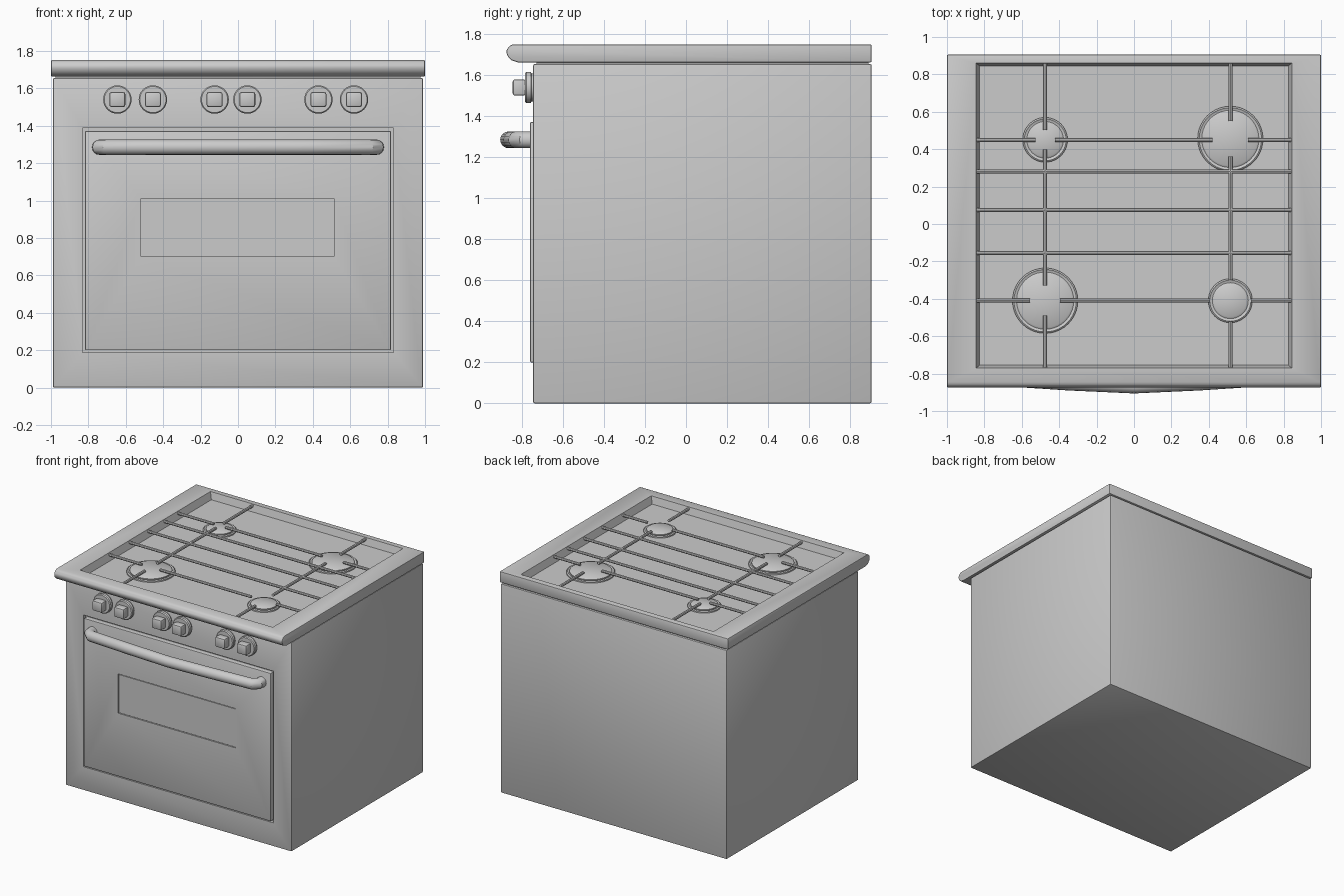
import bpy, bmesh
from math import pi
from mathutils import Vector

if "Cube" in bpy.data.objects:
    bpy.data.objects.remove(bpy.data.objects["Cube"])


def finish(ob, bevel=0, segs=2):
    bpy.ops.object.select_all(action='DESELECT')
    bpy.context.view_layer.objects.active = ob
    ob.select_set(True)
    if bevel:
        m = ob.modifiers.new("bevel", 'BEVEL')
        m.width, m.segments, m.limit_method = bevel, segs, 'ANGLE'
        bpy.ops.object.modifier_apply(modifier="bevel")
    bpy.ops.object.shade_smooth_by_angle(angle=0.6)
    return ob


def from_bmesh(name, bm, bevel=0, segs=2):
    bmesh.ops.recalc_face_normals(bm, faces=bm.faces)
    me = bpy.data.meshes.new(name)
    bm.to_mesh(me)
    bm.free()
    ob = bpy.data.objects.new(name, me)
    bpy.context.collection.objects.link(ob)
    return finish(ob, bevel, segs)


def box(name, lo, hi, bevel=0, segs=2):
    bm = bmesh.new()
    bmesh.ops.create_cube(bm, size=1)
    for v in bm.verts:
        v.co = Vector([(a + b) / 2 + c * (b - a) for a, b, c in zip(lo, hi, v.co)])
    return from_bmesh(name, bm, bevel, segs)


def lathe(name, profile, loc, rot=(0, 0, 0), steps=40):
    """Revolve (radius, height) points around local z."""
    bm = bmesh.new()
    vs = [bm.verts.new((r, 0, z)) for r, z in profile]
    es = [bm.edges.new(p) for p in zip(vs, vs[1:])]
    bmesh.ops.spin(bm, geom=vs + es, cent=(0, 0, 0), axis=(0, 0, 1), angle=2 * pi, steps=steps)
    bmesh.ops.remove_doubles(bm, verts=bm.verts, dist=1e-4)
    ob = from_bmesh(name, bm)
    ob.location, ob.rotation_euler = loc, rot
    return ob


def tube(name, paths, radius, res=3):
    cu = bpy.data.curves.new(name, 'CURVE')
    cu.dimensions, cu.bevel_depth, cu.bevel_resolution = '3D', radius, res
    cu.use_fill_caps = True
    for pts in paths:
        sp = cu.splines.new('POLY')
        sp.points.add(len(pts) - 1)
        for p, co in zip(sp.points, pts):
            p.co = (*co, 1)
    ob = bpy.data.objects.new(name, cu)
    bpy.context.collection.objects.link(ob)
    bpy.ops.object.select_all(action='DESELECT')
    bpy.context.view_layer.objects.active = ob
    ob.select_set(True)
    bpy.ops.object.convert(target='MESH')
    return finish(bpy.context.object)


def cut(ob, cutter):
    m = ob.modifiers.new("cut", 'BOOLEAN')
    m.object, m.operation, m.solver = cutter, 'DIFFERENCE', 'EXACT'
    bpy.context.view_layer.objects.active = ob
    bpy.ops.object.modifier_apply(modifier="cut")
    bpy.data.objects.remove(cutter)
    finish(ob)


# Oven body with the door opening
body = box("oven_body", (-.99, -.745, 0), (.99, .905, 1.655), .008)
cut(body, box("door_cutter", (-.832, -.9, .187), (.832, -.72, 1.388)))
box("cooktop_spacer", (-.975, -.73, 1.64), (.975, .89, 1.68))

# Door with shallow window
door = box("oven_door", (-.818, -.76, .2), (.818, -.715, 1.372), .006)
cut(door, box("window_cutter", (-.518, -.9, .7), (.512, -.75, 1.012)))
box("door_window", (-.513, -.758, .705), (.507, -.74, 1.007))

# Bowed door handle
tube("door_handle", [[(-.74, -.74, 1.285), (-.74, -.795, 1.285), (-.705, -.828, 1.285),
                      (-.35, -.849, 1.285), (0, -.865, 1.285), (.35, -.849, 1.285),
                      (.705, -.828, 1.285), (.74, -.795, 1.285), (.74, -.74, 1.285)]], .041, 6)

# Cooktop slab: side profile with a rounded nose, extruded along x
bm = bmesh.new()
profile = [(.905, 1.663), (.905, 1.75), (-.845, 1.75), (-.862, 1.742), (-.875, 1.722),
           (-.875, 1.708), (-.868, 1.69), (-.85, 1.673), (-.82, 1.663)]
face = bm.faces.new([bm.verts.new((-1, y, z)) for y, z in profile])
ext = bmesh.ops.extrude_face_region(bm, geom=[face])
bmesh.ops.translate(bm, vec=(2, 0, 0), verts=[g for g in ext["geom"] if isinstance(g, bmesh.types.BMVert)])
top = from_bmesh("cooktop", bm, .006)

# Recessed tray with sloping walls
FLOOR = 1.695
tray = box("tray_cutter", (-.825, -.755, FLOOR), (.825, .845, 1.76))
for v in tray.data.vertices:
    if v.co.z > 1.73:
        v.co.x *= .847 / .825
        v.co.y += .018 if v.co.y > 0 else -.018
cut(top, tray)

# Burners: outer dish ring and raised cap (x, y, radius, grate gap)
burners = [(-.475, .45, .12, .052), (.515, .455, .175, .095),
           (-.475, -.41, .175, .08), (.515, -.41, .118, .11)]
for x, y, r, _ in burners:
    lathe("burner_ring", [(0, 0), (r, 0), (r, .012), (r - .008, .018), (r - .018, .012), (0, .012)],
          (x, y, FLOOR - .002))
    c = r - .022
    lathe("burner_cap", [(0, 0), (c, 0), (c, .018), (c - .01, .025), (0, .028)], (x, y, FLOOR))

# Grate bars: crossing the tray, broken above each burner
GZ, X0, X1, Y0, Y1 = 1.735, -.842, .842, -.768, .858
bars = [[(X0, y, GZ), (X1, y, GZ)] for y in (.28, .075, -.155)]
for left, right in (burners[0:2], burners[2:4]):
    for a, b in ((X0, left[0] - left[3]), (left[0] + left[3], right[0] - right[3]), (right[0] + right[3], X1)):
        bars.append([(a, left[1], GZ), (b, left[1], GZ)])
for back, front in ((burners[0], burners[2]), (burners[1], burners[3])):
    for a, b in ((Y1, back[1] + back[3]), (back[1] - back[3], front[1] + front[3]), (front[1] - front[3], Y0)):
        bars.append([(back[0], a, GZ), (back[0], b, GZ)])
tube("grate_bars", bars, .011, 2)

# Control knobs
for x in (-.645, -.455, -.125, .05, .43, .62):
    lathe("knob_base", [(0, 0), (.068, 0), (.068, .01), (.076, .014), (.076, .035), (.07, .042), (0, .042)],
          (x, -.743, 1.54), (pi / 2, 0, 0), 32)
    box("knob_grip", (x - .043, -.845, 1.5), (x + .043, -.78, 1.58), .012, 2)
